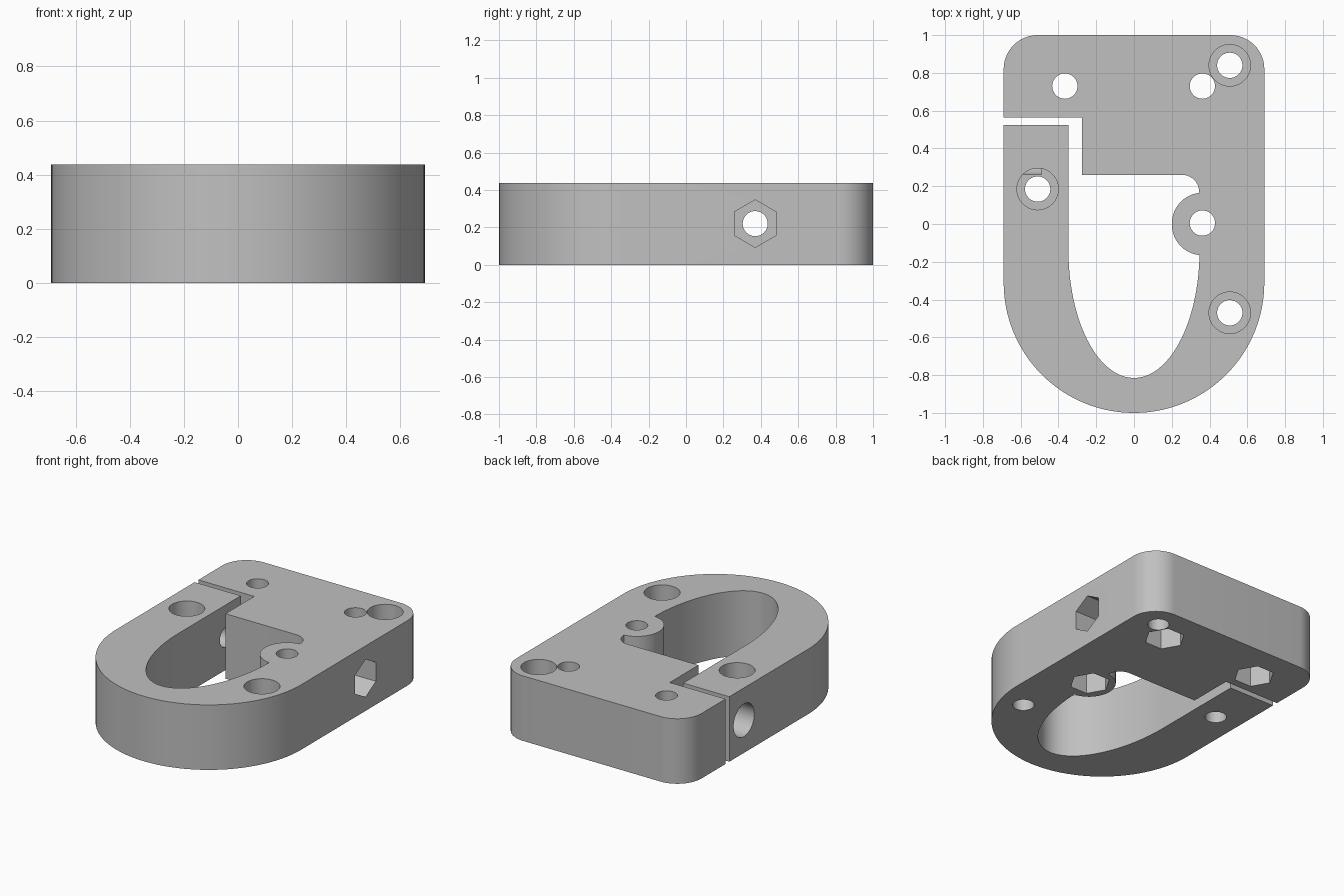
import bpy, bmesh
from math import sin, cos, pi, radians
from mathutils import Matrix

cube = bpy.data.objects.get("Cube")
if cube:
    bpy.data.objects.remove(cube, do_unlink=True)

H = 0.437            # plate thickness
HOLE, BORE, NUT = 0.067, 0.11, 0.127
DEPTH = 0.2          # depth of counterbores and nut pockets

grey = bpy.data.materials.new("matte grey")
grey.use_nodes = True
grey.diffuse_color = (0.53, 0.53, 0.53, 1)
grey.node_tree.nodes["Principled BSDF"].inputs["Base Color"].default_value = (0.53, 0.53, 0.53, 1)


def arc(cx, cy, rx, ry, a0, a1, n):
    """Points along an elliptical arc, angles in degrees."""
    angles = [radians(a0 + (a1 - a0) * i / n) for i in range(n + 1)]
    return [(cx + rx * cos(a), cy + ry * sin(a)) for a in angles]


def add_object(name, bm):
    bmesh.ops.recalc_face_normals(bm, faces=bm.faces[:])
    mesh = bpy.data.meshes.new(name)
    bm.to_mesh(mesh)
    bm.free()
    mesh.materials.append(grey)
    obj = bpy.data.objects.new(name, mesh)
    bpy.context.collection.objects.link(obj)
    return obj


# Clamp plate outline: rounded outside, then the slot and the inner opening
outline = (
    arc(0, -0.31, 0.69, 0.69, 180, 360, 64)
    + arc(0.51, 0.82, 0.18, 0.18, 0, 90, 14)
    + arc(-0.51, 0.82, 0.18, 0.18, 90, 180, 14)
    + [(-0.69, 0.565), (-0.275, 0.565), (-0.275, 0.26)]
    + arc(0.255, 0.17, 0.09, 0.09, 90, 0, 10)
    + arc(0.36, 0, 0.16, 0.165, 95, 265, 28)
    + arc(0, -0.14, 0.347, 0.675, -2, -180, 56)
    + [(-0.347, 0.525), (-0.69, 0.525)]
)
bm = bmesh.new()
face = bm.faces.new([bm.verts.new((x, y, 0)) for x, y in outline])
top = bmesh.ops.extrude_face_region(bm, geom=[face])["geom"]
bmesh.ops.translate(bm, vec=(0, 0, H),
                    verts=[v for v in top if isinstance(v, bmesh.types.BMVert)])
plate = add_object("clamp_plate", bm)


def drill(name, start, end, radius, sides=40, turn=0):
    """Cut a straight round or hexagonal hole running along z or x."""
    low, high = start, end
    along_x = low[0] != high[0]
    length = abs(high[0] - low[0]) if along_x else abs(high[2] - low[2])
    middle = [(a + b) / 2 for a, b in zip(low, high)]
    rotation = Matrix.Rotation(radians(90), 4, 'Y') if along_x else Matrix()
    cutter_bm = bmesh.new()
    bmesh.ops.create_cone(cutter_bm, cap_ends=True, segments=sides, depth=length,
                          radius1=radius, radius2=radius,
                          matrix=Matrix.Translation(middle) @ rotation
                          @ Matrix.Rotation(radians(turn), 4, 'Z'))
    cutter = add_object(name, cutter_bm)
    cutter.hide_render = True
    cutter.hide_set(True)
    mod = plate.modifiers.new(name, 'BOOLEAN')
    mod.operation, mod.solver, mod.object = 'DIFFERENCE', 'EXACT', cutter
    bpy.context.view_layer.objects.active = plate
    bpy.ops.object.modifier_apply(modifier=mod.name)
    bpy.data.objects.remove(cutter, do_unlink=True)


# Mounting holes, counterbored from the top
for x, y in [(0.507, 0.84), (-0.51, 0.185), (0.507, -0.47)]:
    drill("mount_hole", (x, y, -0.1), (x, y, H + 0.1), HOLE)
    drill("mount_counterbore", (x, y, H - DEPTH), (x, y, H + 0.1), BORE)

# Screw holes with hexagonal nut pockets underneath (corners along x)
for x, y in [(0.362, 0.73), (-0.366, 0.73), (0.362, 0.005)]:
    drill("screw_hole", (x, y, -0.1), (x, y, H + 0.1), HOLE)
    drill("nut_pocket", (x, y, -0.1), (x, y, DEPTH), NUT, 6, 90)

# Cross bolt: through hole, round head recess on one side, nut pocket on the other
CY, CZ = 0.37, 0.22
drill("bolt_hole", (-0.8, CY, CZ), (0.8, CY, CZ), HOLE)
drill("bolt_head_recess", (-0.8, CY, CZ), (-0.69 + DEPTH, CY, CZ), BORE)
drill("bolt_nut_pocket", (0.69 - DEPTH, CY, CZ), (0.8, CY, CZ), NUT, 6, 90)

# Smooth curves, crisp edges
bpy.ops.object.select_all(action='DESELECT')
plate.select_set(True)
bpy.context.view_layer.objects.active = plate
bpy.ops.object.shade_smooth_by_angle(angle=radians(30))
